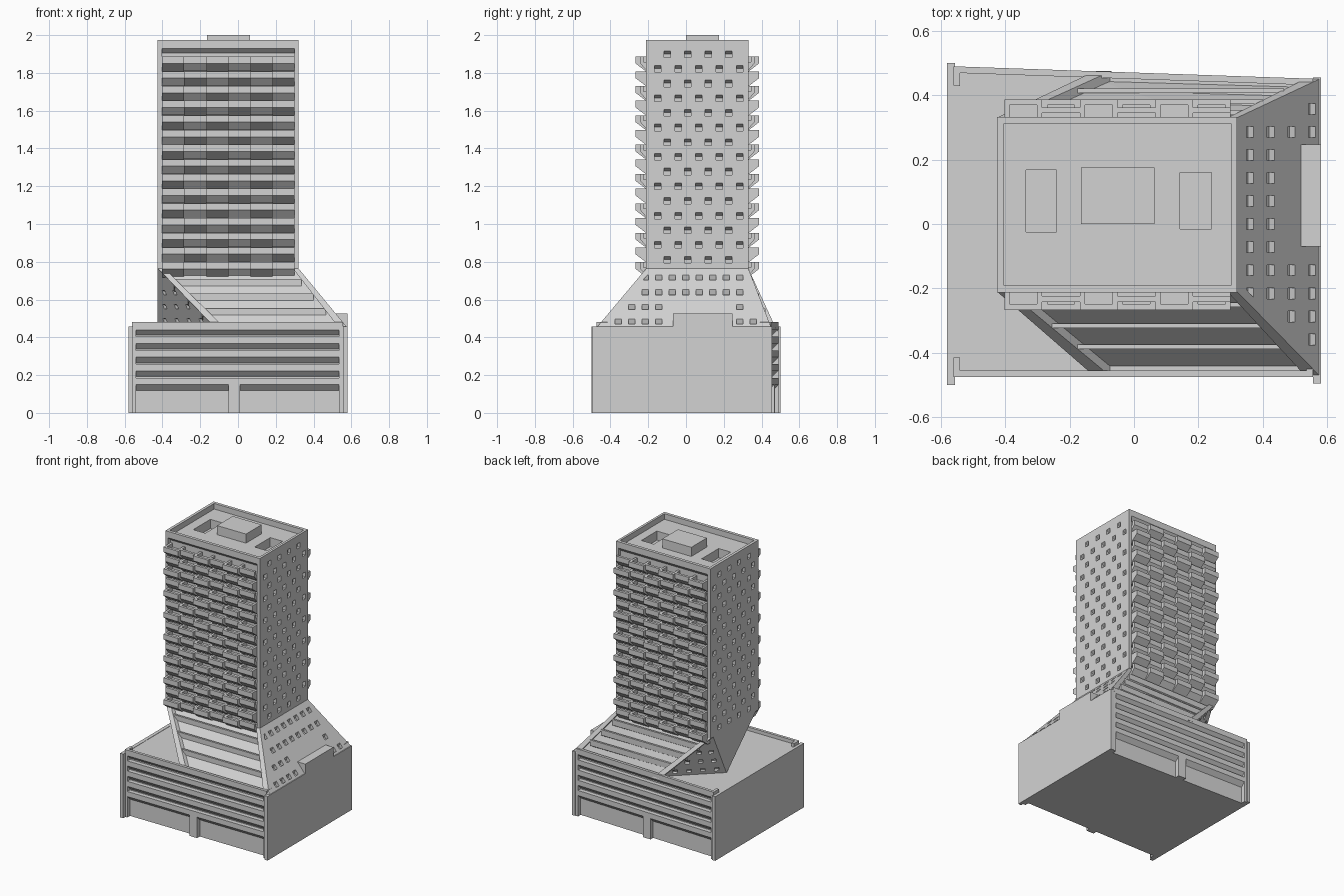
import bpy, bmesh, math
from mathutils import Vector

if "Cube" in bpy.data.objects:
    bpy.data.objects.remove(bpy.data.objects["Cube"])

grey = bpy.data.materials.new("light_grey")
grey.diffuse_color = (0.65, 0.65, 0.65, 1)
grey.use_nodes = True
grey.node_tree.nodes["Principled BSDF"].inputs["Base Color"].default_value = grey.diffuse_color


def finish(name, bm):
    bmesh.ops.recalc_face_normals(bm, faces=bm.faces)
    me = bpy.data.meshes.new(name)
    bm.to_mesh(me)
    bm.free()
    ob = bpy.data.objects.new(name, me)
    me.materials.append(grey)
    bpy.context.collection.objects.link(ob)
    return ob


def loft(bm, a, b):
    """Solid between two matching outlines."""
    va = [bm.verts.new(p) for p in a]
    vb = [bm.verts.new(p) for p in b]
    n = len(va)
    bm.faces.new(va)
    bm.faces.new(vb[::-1])
    for i in range(n):
        bm.faces.new((va[i], vb[i], vb[(i + 1) % n], va[(i + 1) % n]))


def box(bm, x0, x1, y0, y1, z0, z1):
    ring = [(x0, y0), (x1, y0), (x1, y1), (x0, y1)]
    loft(bm, [(x, y, z0) for x, y in ring], [(x, y, z1) for x, y in ring])


def prism(bm, profile, x0, x1, place):
    """Extrude a (outward distance, z) profile along x on a facade."""
    loft(bm, [place(x0, d, z) for d, z in profile], [place(x1, d, z) for d, z in profile])


def hull(name, points):
    bm = bmesh.new()
    for p in points:
        bm.verts.new(p)
    res = bmesh.ops.convex_hull(bm, input=bm.verts[:])
    bmesh.ops.dissolve_limit(bm, angle_limit=0.01, verts=bm.verts[:], edges=bm.edges[:])
    return finish(name, bm)


def pocket(bm, centre, normal, w=0.034, h=0.036, depth=0.022):
    """Window cutter with a sloping head."""
    n = Vector(normal).normalized()
    side = Vector((0, 0, 1)).cross(n).normalized()
    up = n.cross(side)
    c = Vector(centre)
    prof = [(0.01, -h / 2), (0.01, h / 2 + 0.006), (-depth, h / 2 - 0.017), (-depth, -h / 2)]
    loft(bm, [c + n * d + up * v - side * w / 2 for d, v in prof],
         [c + n * d + up * v + side * w / 2 for d, v in prof])


def cut(target, bm):
    cutter = finish("cutter", bm)
    cutter.hide_render = True
    mod = target.modifiers.new("cut", "BOOLEAN")
    mod.operation, mod.solver, mod.object = "DIFFERENCE", "EXACT", cutter
    bpy.context.view_layer.objects.active = target
    bpy.ops.object.modifier_apply(modifier="cut")
    bpy.data.objects.remove(cutter)


STEP = 0.0777
front = lambda x, d, z: (x, -d, z)
back = lambda x, d, z: (x, d, z)

# Base block with a slightly skewed rear wall
bm = bmesh.new()
ring = [(-0.578, -0.445), (0.58, -0.445), (0.58, 0.42), (-0.578, 0.46)]
loft(bm, [(x, y, 0) for x, y in ring], [(x, y, 0.455) for x, y in ring])
finish("base_block", bm)

# Banded base facades, front and rear
for name, place in (("front", lambda x, d, z: (x, -0.445 - d, z)),
                    ("rear", lambda x, d, z: (x, 0.44 - 0.0345 * x + d, z))):
    bm = bmesh.new()
    prism(bm, [(0.03, 0.48), (0.03, 0.44), (0, 0.412), (-0.03, 0.412), (-0.03, 0.455),
               (0.01, 0.455), (0.01, 0.48)], -0.545, 0.54, place)
    for i in range(1, 5):
        zb = 0.44 - 0.0727 * i
        prism(bm, [(0.03, zb + 0.036), (0.03, zb), (0, zb - 0.03), (-0.03, zb - 0.03),
                   (-0.03, zb + 0.036)], -0.545, 0.54, place)
    for x0, x1, top in ((-0.56, -0.54, 0.48), (0.535, 0.556, 0.48), (-0.05, 0.01, 0.16)):
        prism(bm, [(-0.03, 0), (0.03, 0), (0.03, top), (-0.03, top)], x0, x1, place)
    finish(name + "_base_bands", bm)

# End fins of the base
bm = bmesh.new()
box(bm, -0.58, -0.555, -0.5, 0.5, 0, 0.457)
box(bm, 0.555, 0.58, -0.495, 0.455, 0, 0.457)
finish("base_end_fins", bm)

# Flared podium between base and tower
ZT, ZB = 0.765, 0.45
podium = hull("flared_podium", [
    (-0.425, -0.18, ZT), (0.32, -0.18, ZT), (0.32, 0.3, ZT), (-0.425, 0.3, ZT),
    (-0.12, -0.445, ZB), (0.58, -0.445, ZB), (0.58, 0.425, ZB), (-0.11, 0.445, ZB),
    (-0.425, 0.15, ZB)])
bm = bmesh.new()
for x in (0.36, 0.424, 0.488, 0.552):
    t = (x - 0.32) / 0.26
    for j in range(12):
        y = 0.357 - 0.0715 * j
        blocked = x > 0.45 and -0.1 < y < 0.28
        if -0.19 - 0.24 * t < y < 0.285 + 0.11 * t and not blocked:
            pocket(bm, (x, y, ZT - 0.315 * t), (0.315, 0, 0.26))
# Windows on the two folded left corners
C = Vector((-0.425, 0.15, ZB))
for A, B in ((Vector((-0.425, -0.18, ZT)), Vector((-0.12, -0.445, ZB))),
             (Vector((-0.425, 0.3, ZT)), Vector((-0.11, 0.445, ZB)))):
    n = (B - A).cross(C - A)
    if n.x > 0:
        n = -n
    for r in range(1, 4):
        f = 0.17 + 0.235 * r
        p, q = A.lerp(C, f), A.lerp(B, f)
        for k in range(r + 1):
            pocket(bm, p.lerp(q, (k + 0.6) / (r + 1.2)), n, 0.03, 0.03, 0.016)
cut(podium, bm)

# Sloping end strips and stepped terraces of the podium
for name, s, y0, yl, yr in (("front", -1, 0.21, 0.475, 0.475), ("rear", 1, 0.33, 0.475, 0.452)):
    for label, xt, xb, wt, wb, yb in (("left", -0.425, -0.12, 0.035, 0.05, yl),
                                      ("right", 0.32, 0.58, -0.03, -0.045, yr)):
        hull(f"{name}_{label}_strip", [
            (x, s * (y - d), z) for d in (0, 0.035)
            for x, y, z in ((xt, y0, ZT), (xt + wt, y0, ZT), (xb, yb, ZB), (xb + wb, yb, ZB))])
    bm = bmesh.new()
    place = front if s < 0 else back
    for zt in (0.708, 0.631, 0.553):
        t = (ZT - zt) / (ZT - ZB)
        yo = y0 + (yl * 0.5 + yr * 0.5 - y0) * t
        yi = y0 - 0.05
        prism(bm, [(yo, zt), (yo, zt - 0.04), (yo - 0.035, zt - 0.065), (yi, zt - 0.065),
                   (yi, zt - 0.03), (yo - 0.014, zt - 0.03), (yo - 0.014, zt)],
              -0.425 + 0.305 * t + 0.03, 0.32 + 0.26 * t - 0.03, place)
    finish(name + "_terraces", bm)

# Projecting block on the right slope
bm = bmesh.new()
box(bm, 0.465, 0.58, -0.07, 0.247, 0.44, 0.525)
finish("side_block", bm)

# Tower shaft: recessed facades, roof well and side windows
bm = bmesh.new()
box(bm, -0.425, 0.32, -0.212, 0.332, ZT, 1.975)
tower = finish("tower", bm)
bm = bmesh.new()
for place, outer, wall in ((front, 0.212, 0.185), (back, 0.332, 0.308)):
    prism(bm, [(outer + 0.03, 0.7), (outer + 0.03, 1.93), (outer, 1.93), (wall, 1.905),
               (wall, 0.7)], -0.402, 0.3, place)
box(bm, -0.405, 0.303, -0.19, 0.31, 1.935, 2.1)
for r in range(15):
    z = 1.9 - STEP * r
    ys = [-0.1 + 0.109 * k for k in range(4)] if r % 2 == 0 else [-0.15 + 0.1085 * k for k in range(5)]
    for y in ys:
        pocket(bm, (0.32, y, z), (1, 0, 0))
        pocket(bm, (-0.425, y, z), (-1, 0, 0))
cut(tower, bm)
bm = bmesh.new()
box(bm, -0.335, -0.24, -0.025, 0.167, 1.87, 2.1)
box(bm, 0.142, 0.24, -0.015, 0.16, 1.87, 2.1)
cut(tower, bm)

# Rooftop plant room
bm = bmesh.new()
box(bm, -0.165, 0.063, 0.0, 0.176, 1.92, 2.0)
finish("roof_plant_room", bm)

# Staggered balconies, alternating deep and shallow
W = 0.702 / 6
for name, place, face, wall in (("front", front, 0.212, 0.18), ("rear", back, 0.332, 0.303)):
    bm = bmesh.new()
    for r in range(15):
        z = 1.85 - STEP * r
        for c in range(6):
            deep = (r + c) % 2 == 0
            yo = face + (0.055 if deep else 0.03)
            x0, x1 = -0.402 + W * c, -0.402 + W * (c + 1)
            low = z - (0.046 if deep else 0.04)
            prism(bm, [(yo, z + 0.036), (yo, z), (face - 0.005, low), (wall, low), (wall, z + 0.008),
                       (yo - 0.018, z + 0.008), (yo - 0.018, z + 0.036)], x0, x1, place)
            if deep:
                for xa in (x0, x1 - 0.016):
                    prism(bm, [(yo - 0.018, z + 0.036), (yo - 0.018, z + 0.005),
                               (wall, z + 0.005), (wall, z + 0.036)], xa, xa + 0.016, place)
    finish(name + "_balconies", bm)
